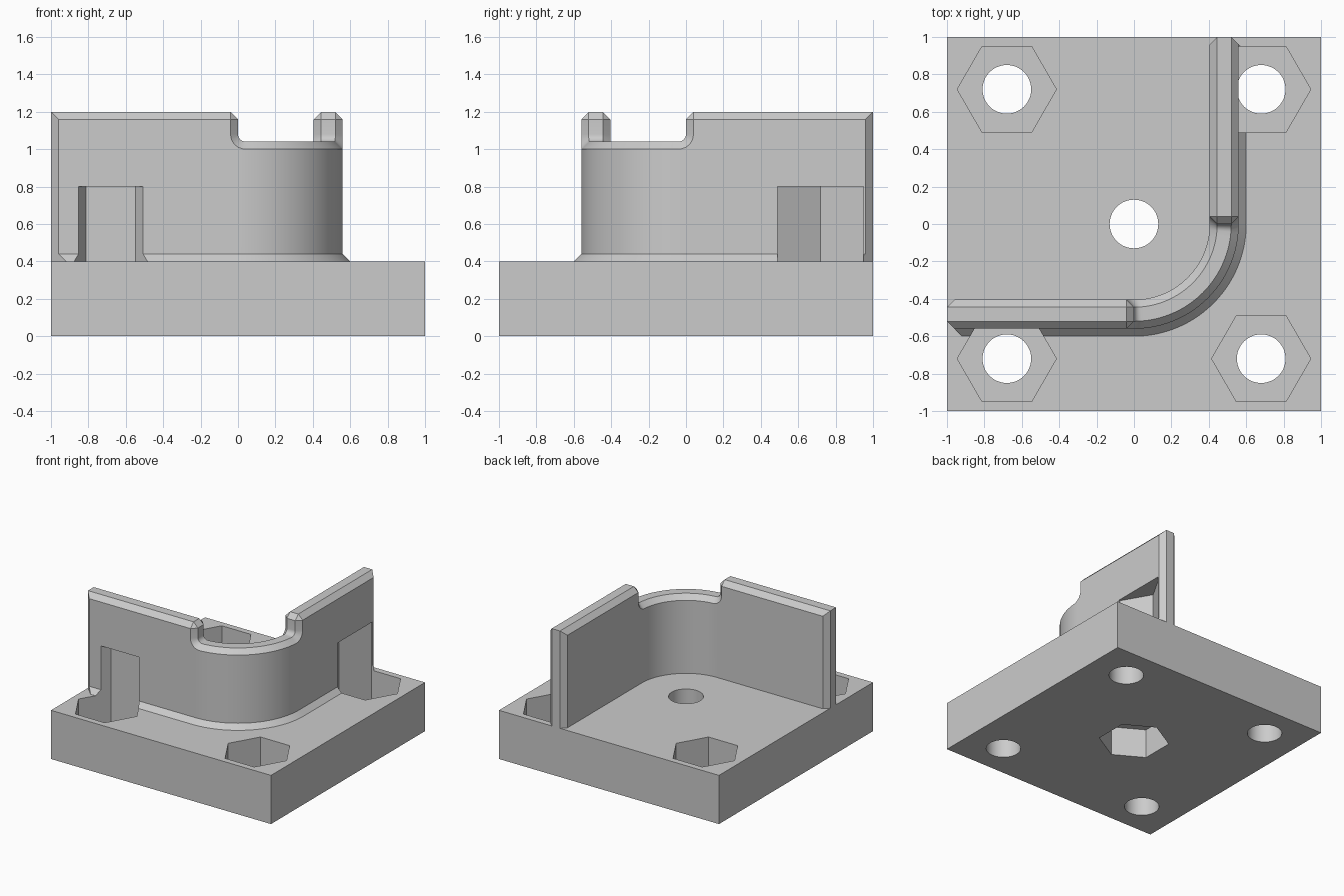
import bpy, bmesh
from math import sin, cos, pi, radians

cube = bpy.data.objects.get("Cube")
if cube:
    bpy.data.objects.remove(cube, do_unlink=True)

grey = bpy.data.materials.new("plain_grey")
grey.use_nodes = True
COLOUR = (0.6, 0.6, 0.6, 1)
grey.diffuse_color = COLOUR
grey.node_tree.nodes["Principled BSDF"].inputs["Base Color"].default_value = COLOUR

BASE, TOP, C = 0.4, 1.2, 0.04          # plate height, wall top, chamfer
OUT, INN = 0.56, 0.405                 # wall faces, measured from the centre
ARC = 0.5 * pi / 2                     # length of the rounded corner
LOW = TOP - 4 * C                      # top of the lowered corner


def make_object(name, bm):
    bmesh.ops.recalc_face_normals(bm, faces=bm.faces)
    mesh = bpy.data.meshes.new(name)
    bm.to_mesh(mesh)
    bm.free()
    mesh.materials.append(grey)
    ob = bpy.data.objects.new(name, mesh)
    bpy.context.collection.objects.link(ob)
    return ob


def prism(name, sides, radius, x, y, z0, z1, turn=0):
    bm = bmesh.new()
    ring = [bm.verts.new((x + radius * cos(turn + 2 * pi * i / sides),
                          y + radius * sin(turn + 2 * pi * i / sides), z0))
            for i in range(sides)]
    face = bm.faces.new(ring)
    ext = bmesh.ops.extrude_face_region(bm, geom=[face])["geom"]
    bmesh.ops.translate(bm, vec=(0, 0, z1 - z0),
                        verts=[v for v in ext if isinstance(v, bmesh.types.BMVert)])
    return make_object(name, bm)


def cut(ob, cutter):
    mod = ob.modifiers.new("cut", "BOOLEAN")
    mod.operation = "DIFFERENCE"
    mod.solver = "EXACT"
    mod.object = cutter
    bpy.context.view_layer.objects.active = ob
    bpy.ops.object.modifier_apply(modifier=mod.name)


def on_path(u, off, z):
    """Point at distance u along the wall: straight, quarter turn, straight."""
    if u < 0:
        return (u, -off, z)
    if u > ARC:
        return (off, u - ARC, z)
    a = u / ARC * pi / 2
    return (off * sin(a), -off * cos(a), z)


def section(foot, face, face_z, top, top_z):
    """Wall cross-section; the foot, faces and top may sit at different distances."""
    return [(foot, OUT + C, BASE), (face, OUT, BASE + C), (face, OUT, face_z),
            (top, OUT - C, top_z), (top, INN + C, top_z),
            (face, INN, face_z), (face, INN, BASE)]


# Wall: half of its sections, then the same reversed for the other leg
end = [(-1, OUT - C, z) for z in (BASE, BASE + C, TOP - C, TOP)]
end += [(-1, INN + C, z) for z in (TOP, TOP - C, BASE)]
half = [end,
        section(-1 + 2 * C, -1 + C, TOP - C, -1, TOP),
        section(-C, -C, TOP - C, -C, TOP),
        section(-C, -C, TOP - C, 0, TOP - C)]
for i in range(7):                     # rounded step down to the lowered corner
    a = i / 6 * pi / 2
    face = C - 2 * C * cos(a)
    half.append(section(face, face, LOW + C - 2 * C * sin(a),
                        C - C * cos(a), LOW + C - C * sin(a)))
steps = 24
arc = []
for i in range(1, steps):
    u = C + (ARC - 2 * C) * i / steps
    arc.append(section(u, u, LOW - C, u, LOW))
mirrored = [[(ARC - u, off, z) for u, off, z in row] for row in reversed(half)]

bm = bmesh.new()
rows = [[bm.verts.new(on_path(*p)) for p in row] for row in half + arc + mirrored]
for r0, r1 in zip(rows, rows[1:]):
    for i in range(len(r0)):
        j = (i + 1) % len(r0)
        bm.faces.new((r0[i], r0[j], r1[j], r1[i]))
bm.faces.new(rows[0])
bm.faces.new(rows[-1])
bmesh.ops.remove_doubles(bm, verts=bm.verts, dist=0.0005)
wall = make_object("corner_wall", bm)

# Base plate
bm = bmesh.new()
bmesh.ops.create_cube(bm, size=1)
bmesh.ops.scale(bm, vec=(2, 2, BASE), verts=bm.verts)
bmesh.ops.translate(bm, vec=(0, 0, BASE / 2), verts=bm.verts)
plate = make_object("base_plate", bm)

# Bolt holes and hexagonal nut pockets
HOLE, HEX, DEPTH = 0.13, 0.265, 0.24
cutters = []
for x in (-0.68, 0.68):
    for y in (-0.72, 0.72):
        hole = prism("hole_cutter", 48, HOLE, x, y, -0.1, 0.6)
        pocket = prism("pocket_cutter", 6, HEX, x, y, BASE - DEPTH, 0.8)
        cut(plate, hole)
        cut(plate, pocket)
        if x * y > 0:                  # pockets that also bite into the wall
            cut(wall, pocket)
        cutters += [hole, pocket]
centre_hole = prism("centre_hole_cutter", 48, HOLE, 0, 0, -0.1, 0.6)
centre_pocket = prism("centre_pocket_cutter", 6, HEX, 0, 0, -0.1, DEPTH, pi / 6)
for c in (centre_hole, centre_pocket):
    cut(plate, c)
    cutters.append(c)
for c in cutters:
    bpy.data.objects.remove(c, do_unlink=True)

for ob in (plate, wall):
    bpy.ops.object.select_all(action="DESELECT")
    ob.select_set(True)
    bpy.context.view_layer.objects.active = ob
    bpy.ops.object.shade_smooth_by_angle(angle=radians(25))
